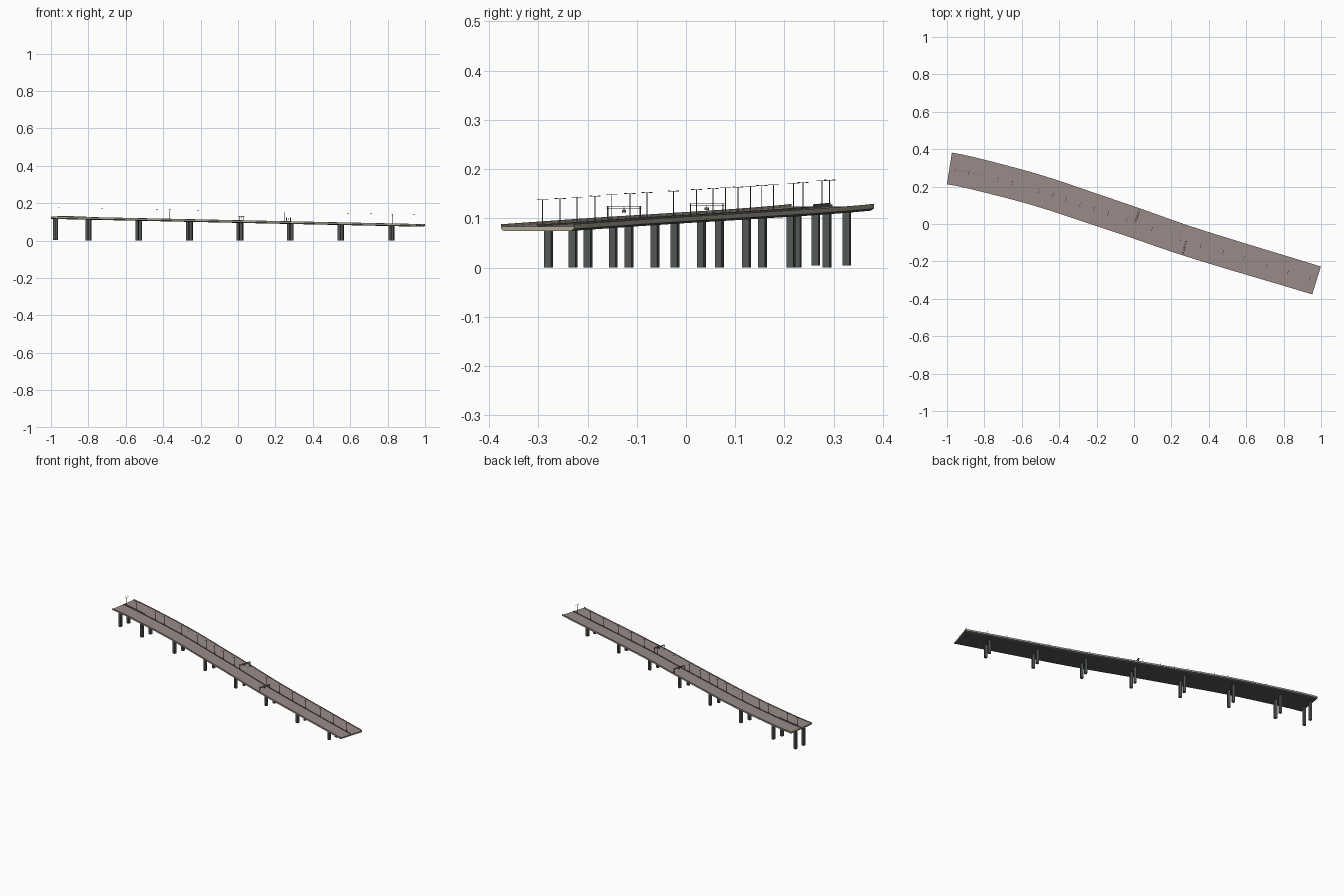
import bpy, bmesh, math
from mathutils import Matrix, Vector

if "Cube" in bpy.data.objects:
    bpy.data.objects.remove(bpy.data.objects["Cube"])


def mat(name, r, g, b):
    m = bpy.data.materials.new(name)
    m.diffuse_color = (r, g, b, 1)
    m.use_nodes = True
    m.node_tree.nodes["Principled BSDF"].inputs["Base Color"].default_value = m.diffuse_color
    return m


ASPHALT = mat("mauve_asphalt", 0.32, 0.26, 0.245)
CONCRETE = mat("beige_concrete", 0.42, 0.38, 0.31)
DARK = mat("dark_concrete", 0.085, 0.095, 0.09)
METAL = mat("grey_metal", 0.13, 0.13, 0.125)

# Road centreline in plan: x, y, slope
PATH = [(-0.987, 0.297, -0.158), (-0.717, 0.235, -0.255), (-0.503, 0.176, -0.305),
        (-0.214, 0.08, -0.335), (0.0, 0.008, -0.345), (0.27, -0.086, -0.325),
        (0.976, -0.302, -0.31)]
X0, X1 = PATH[0][0], PATH[-1][0]


def centre(x):
    """Return y and slope of the centreline at x."""
    for (a, ya, sa), (b, yb, sb) in zip(PATH, PATH[1:]):
        if x <= b or b == X1:
            h = b - a
            t = (x - a) / h
            y = ((2*t**3 - 3*t*t + 1) * ya + (t**3 - 2*t*t + t) * h * sa
                 + (3*t*t - 2*t**3) * yb + (t**3 - t*t) * h * sb)
            s = ((6*t*t - 6*t) * (ya - yb) / h + (3*t*t - 4*t + 1) * sa
                 + (3*t*t - 2*t) * sb)
            return y, s


def road_z(x):
    return 0.1035 - 0.021 * x


def half_width(x):
    return 0.0817 - 0.004 * x


def place(x, d, dz=0.0):
    """Point at offset d (to the north) from the centreline, dz above the road."""
    y, s = centre(x)
    n = Vector((-s, 1, 0)).normalized()
    return Vector((x, y, road_z(x) + dz)) + n * d


def finish(name, bm, mats, rule=None):
    bmesh.ops.recalc_face_normals(bm, faces=bm.faces)
    bm.normal_update()
    if rule:
        for f in bm.faces:
            f.material_index = rule(f)
    me = bpy.data.meshes.new(name)
    bm.to_mesh(me)
    bm.free()
    for m in mats:
        me.materials.append(m)
    ob = bpy.data.objects.new(name, me)
    bpy.context.collection.objects.link(ob)
    return ob


def sweep(name, profile, mats, rule=None, xa=X0, xb=X1, steps=48):
    """Sweep profile of (side, inset, height) along the road; offset = side*half_width + inset."""
    bm = bmesh.new()
    rings = []
    for i in range(steps + 1):
        x = xa + (xb - xa) * i / steps
        rings.append([bm.verts.new(place(x, k * half_width(x) + c, z)) for k, c, z in profile])
    n = len(profile)
    for r, q in zip(rings, rings[1:]):
        for j in range(n):
            bm.faces.new((r[j], r[(j + 1) % n], q[(j + 1) % n], q[j]))
    bm.faces.new(rings[0])
    bm.faces.new(rings[-1])
    return finish(name, bm, mats, rule)


def box(bm, x, d, z0, z1, along, across, dx=0.0):
    """Box aligned with the road; z0 and z1 are absolute heights."""
    ang = math.atan(centre(x)[1])
    p = place(x, d)
    p.x += dx * math.cos(ang)
    p.y += dx * math.sin(ang)
    p.z = (z0 + z1) / 2
    m = (Matrix.Translation(p) @ Matrix.Rotation(ang, 4, 'Z')
         @ Matrix.Diagonal((along, across, z1 - z0, 1)))
    bmesh.ops.create_cube(bm, size=1, matrix=m)


# Deck slab: asphalt on top, dark underside, concrete edges
sweep("deck", [(-1, 0, 0), (1, 0, 0), (1, 0, -0.0045), (1, -0.006, -0.0085),
               (-1, 0.006, -0.0085), (-1, 0, -0.0045)], [ASPHALT, DARK, CONCRETE],
      lambda f: 0 if f.normal.z > 0.8 else 1 if f.normal.z < -0.8 else 2)

# Edge parapets
for side, nm in ((1, "north"), (-1, "south")):
    sweep(nm + "_parapet", [(side, 0, -0.001), (side, 0, 0.005),
                            (side, -side * 0.002, 0.005), (side, -side * 0.002, -0.001)],
          [CONCRETE, ASPHALT], lambda f: 1 if f.normal.z > 0.8 else 0)


# Median barrier, with a taller fence at the high end
def strip(w, h):
    return [(0, -w, -0.001), (0, -w, h), (0, w, h), (0, w, -0.001)]


sweep("median_barrier", strip(0.001, 0.004), [METAL, ASPHALT],
      lambda f: 1 if f.normal.z > 0.8 else 0)
sweep("median_fence", strip(0.0006, 0.008), [METAL], None, -0.965, -0.81, 8)

# Paired piers
bm = bmesh.new()
for i, x in enumerate((-0.982, -0.80, -0.53, -0.26, 0.01, 0.28, 0.55, 0.82)):
    gap = 0.032 - 0.0009 * i
    for s in (-1, 1):
        box(bm, x if i else -0.975, s * gap, 0.004 if i == 0 else 0.0,
            road_z(x) - 0.007, 0.0145, 0.0145)
finish("piers", bm, [DARK])

# Twin-armed street lamps along the median
bm = bmesh.new()
for x in (-0.957, -0.882, -0.727, -0.652, -0.508, -0.433, -0.364, -0.289, -0.214,
          -0.139, -0.04, 0.096, 0.25, 0.358, 0.476, 0.588, 0.711, 0.824, 0.941):
    z = road_z(x)
    box(bm, x, 0, z, z + 0.054, 0.0015, 0.0015)
    box(bm, x, 0, z + 0.0535, z + 0.0545, 0.001, 0.018)
    for s in (-1, 1):
        box(bm, x, s * 0.009, z + 0.0535, z + 0.055, 0.0025, 0.005)
finish("street_lamps", bm, [METAL])

# Sign gantries, each spanning one carriageway
for nm, x, side in (("north_gantry", 0.005, 1), ("south_gantry", 0.282, -1)):
    bm = bmesh.new()
    z = road_z(x)
    top = z + 0.027
    for d in (0.003, 0.073):
        box(bm, x, side * d, z, top, 0.003, 0.002)
    for dx in (-0.004, 0.004):
        for dz in (0.0, -0.0035):
            box(bm, x, side * 0.038, top + dz - 0.001, top + dz, 0.0015, 0.072, dx)
    for k in range(9):
        d = side * (0.003 + 0.07 * k / 8)
        box(bm, x, d, top - 0.001, top, 0.0095, 0.0012)
        box(bm, x, d, top - 0.0045, top - 0.0035, 0.0095, 0.0012)
    # hanging signal
    box(bm, x, side * 0.038, top - 0.013, top - 0.008, 0.002, 0.008)
    box(bm, x, side * 0.038, top - 0.009, top - 0.003, 0.0012, 0.0012)
    finish(nm, bm, [METAL])
